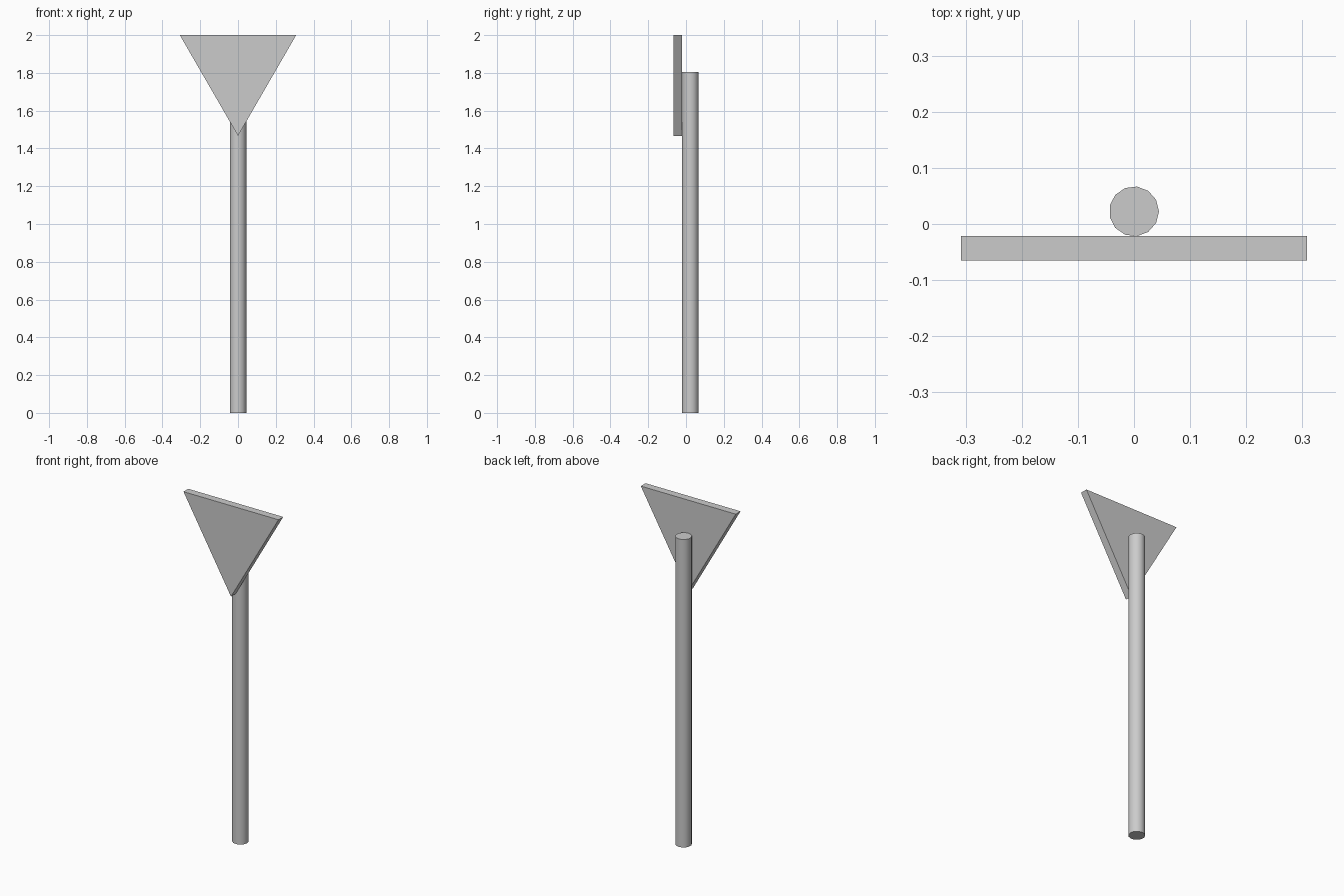
import bpy
import bmesh
import math

if "Cube" in bpy.data.objects:
    bpy.data.objects.remove(bpy.data.objects["Cube"])

# Round post with 13 sides, smooth shaded
POST_H = 1.806
bpy.ops.mesh.primitive_cylinder_add(vertices=13, radius=0.0445, depth=POST_H,
                                    location=(0, 0.0225, POST_H / 2),
                                    rotation=(0, 0, -math.pi / 2))
post = bpy.context.object
post.name = "post"
bpy.ops.object.transform_apply(location=False, rotation=True, scale=False)
bpy.ops.object.shade_smooth_by_angle(angle=math.radians(40))

# Triangular sign panel, point down, in front of the post
HALF_W, TOP_Z, TIP_Z = 0.308, 2.0, 1.467
FRONT_Y, BACK_Y = -0.065, -0.021
bm = bmesh.new()
outline = [(0, TIP_Z), (HALF_W, TOP_Z), (-HALF_W, TOP_Z)]
front = bm.faces.new([bm.verts.new((x, FRONT_Y, z)) for x, z in outline])
ext = bmesh.ops.extrude_face_region(bm, geom=[front], use_keep_orig=True)
back_verts = [g for g in ext["geom"] if isinstance(g, bmesh.types.BMVert)]
bmesh.ops.translate(bm, verts=back_verts, vec=(0, BACK_Y - FRONT_Y, 0))
bmesh.ops.recalc_face_normals(bm, faces=bm.faces)
mesh = bpy.data.meshes.new("sign_panel")
bm.to_mesh(mesh)
bm.free()
bpy.context.collection.objects.link(bpy.data.objects.new("sign_panel", mesh))
